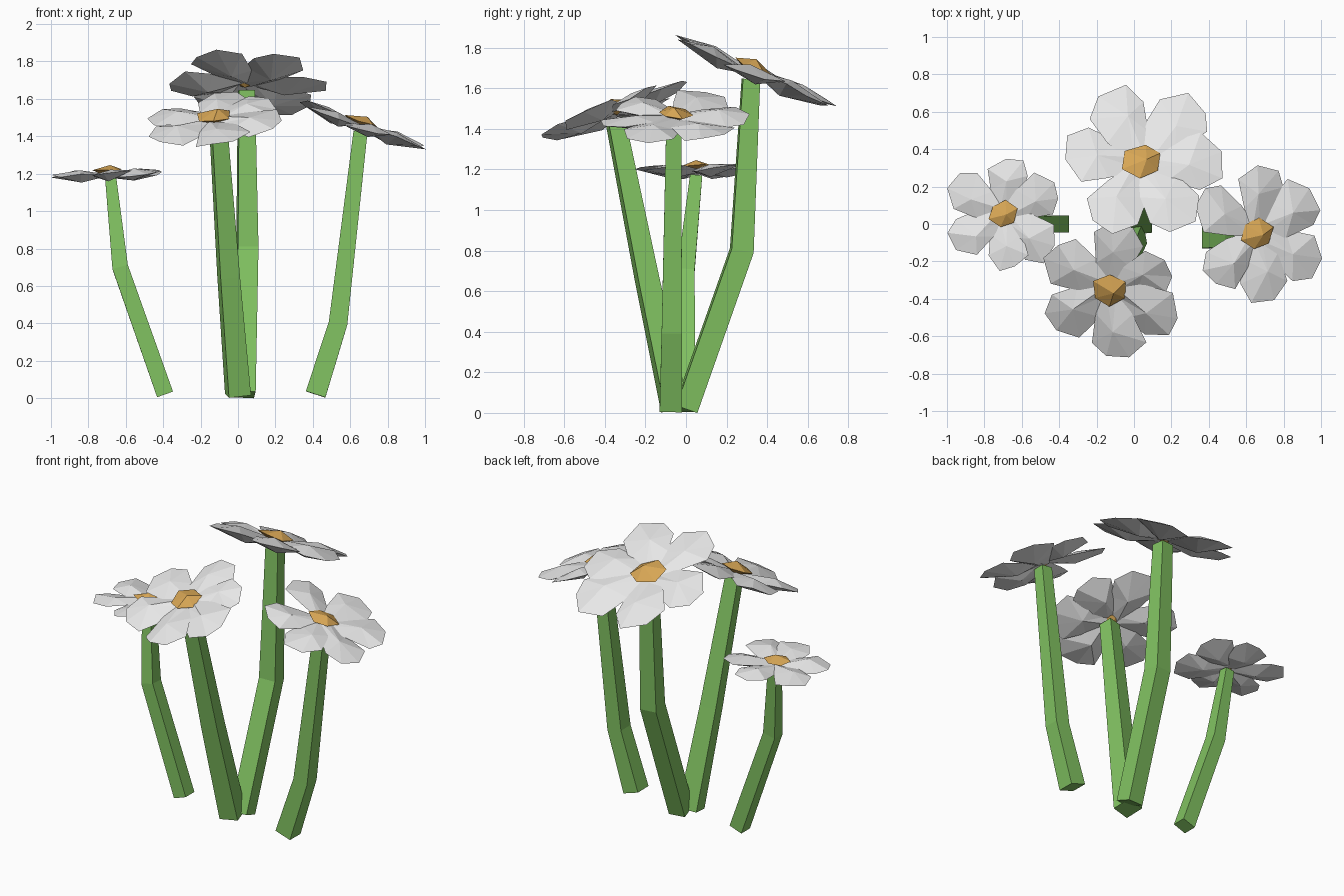
import bpy, bmesh, math, random
from mathutils import Vector, Matrix

if "Cube" in bpy.data.objects:
    bpy.data.objects.remove(bpy.data.objects["Cube"])

random.seed(4)


def material(name, rgb):
    m = bpy.data.materials.new(name)
    m.diffuse_color = (*rgb, 1)
    m.use_nodes = True
    m.node_tree.nodes["Principled BSDF"].inputs["Base Color"].default_value = m.diffuse_color
    return m


WHITE = material("petal white", (0.80, 0.80, 0.80))
GOLD = material("centre gold", (0.68, 0.38, 0.09))
GREEN = material("stem green", (0.22, 0.54, 0.12))


def finish(bm, name, mat):
    bmesh.ops.recalc_face_normals(bm, faces=bm.faces[:])
    me = bpy.data.meshes.new(name)
    bm.to_mesh(me)
    bm.free()
    me.materials.append(mat)
    ob = bpy.data.objects.new(name, me)
    bpy.context.collection.objects.link(ob)
    return ob


def stem(name, path, widths, turn):
    """Square tube swept along a bent path, rings across the path."""
    bm = bmesh.new()
    pts = [Vector(p) for p in path]
    rings = []
    for i, p in enumerate(pts):
        d = (pts[min(i + 1, len(pts) - 1)] - pts[max(i - 1, 0)]).normalized()
        rot = Vector((0, 0, 1)).rotation_difference(d).to_matrix()
        r = widths[i] / math.sqrt(2)
        rings.append([bm.verts.new(p + rot @ Vector((r * math.cos(a), r * math.sin(a), 0)))
                      for a in (math.radians(turn + 45 + 90 * k) for k in range(4))])
    for a, b in zip(rings, rings[1:]):
        for k in range(4):
            bm.faces.new((a[k], a[(k + 1) % 4], b[(k + 1) % 4], b[k]))
    bm.faces.new(rings[0])
    bm.faces.new(rings[-1])
    finish(bm, name, GREEN)


# Petal outline: distance along, sideways offset (fractions of petal length)
OUTLINE = [(0.02, -0.07), (0.36, -0.27), (0.76, -0.38), (1.0, -0.22),
           (1.03, 0.10), (0.80, 0.37), (0.38, 0.27), (0.02, 0.07)]


def petals(name, frame, angles, radii):
    """Faceted petals, each a rim with a raised top and a sunken underside."""
    bm = bmesh.new()
    for i, (ang, r) in enumerate(zip(angles, radii)):
        roll = Matrix.Rotation(math.radians(random.uniform(-3, 9)), 4, 'X')
        m = frame @ Matrix.Rotation(math.radians(ang), 4, 'Z') @ roll @ Matrix.Scale(r, 4)

        def jit(s):
            return random.uniform(-s, s)
        rim = [bm.verts.new(m @ Vector((t + (jit(.04) if t > 0.1 else 0),
                                        w + (jit(.03) if t > 0.1 else 0), 0.02 * t + jit(.03))))
               for t, w in OUTLINE]
        top = bm.verts.new(m @ Vector((0.6, jit(.08), 0.10)))
        low = bm.verts.new(m @ Vector((0.5, jit(.08), -0.11)))
        for k in range(len(rim)):
            n = (k + 1) % len(rim)
            bm.faces.new((rim[k], rim[n], top))
            bm.faces.new((rim[n], rim[k], low))
    finish(bm, name, WHITE)


def centre(name, frame, r, turn):
    """Chipped low pollen lump: six-sided rim, off-centre peak, shallow underside."""
    bm = bmesh.new()
    m = frame @ Matrix.Rotation(math.radians(turn), 4, 'Z')
    rim = [bm.verts.new(m @ Vector((r * random.uniform(.88, 1.12) * math.cos(k * math.pi / 3),
                                    r * random.uniform(.8, 1.05) * math.sin(k * math.pi / 3),
                                    r * random.uniform(-.1, .12)))) for k in range(6)]
    top = bm.verts.new(m @ Vector((.2 * r, -.15 * r, .42 * r)))
    low = bm.verts.new(m @ Vector((0, 0, -.4 * r)))
    for k in range(6):
        bm.faces.new((rim[k], rim[(k + 1) % 6], top))
        bm.faces.new((rim[(k + 1) % 6], rim[k], low))
    finish(bm, name, GOLD)


# name, flower centre, facing direction, petal angles, petal lengths, centre radius,
# stem path, stem widths, stem turn
FLOWERS = [
    ("left", (-0.70, 0.055, 1.192), (-0.04, 0.0, 1),
     (82, 27, -38, -82, 213, 150), (.29, .31, .32, .29, .31, .31), .075,
     [(-0.39, 0, 0.02), (-0.63, 0.0, 0.70), (-0.68, 0.05, 1.17)], (.09, .085, .06), 0),
    ("back", (0.04, 0.325, 1.68), (0.03, 0.40, 0.92),
     (114, 52, 2, -57, -117, 172), (.44, .45, .42, .43, .42, .40), .108,
     [(0.035, 0.0, 0.02), (0.05, 0.275, 0.80), (0.045, 0.32, 1.645)], (.11, .11, .085), 5),
    ("right", (0.65, -0.05, 1.455), (0.34, -0.03, 0.94),
     (83, 32, -26, -80, 224, 152), (.35, .38, .38, .35, .35, .36), .092,
     [(0.415, -0.075, 0.02), (0.535, -0.07, 0.40), (0.655, -0.06, 1.425)], (.11, .10, .075), 0),
    ("front", (-0.125, -0.345, 1.485), (-0.13, -0.35, 0.93),
     (-83, -28, 26, 82, 150, 213), (.39, .38, .34, .37, .37, .38), .10,
     [(0.0, -0.055, 0.02), (-0.05, -0.19, 0.65), (-0.105, -0.35, 1.45)], (.12, .105, .085), 10),
]

for name, pos, facing, angles, radii, cr, path, widths, turn in FLOWERS:
    tilt = Vector((0, 0, 1)).rotation_difference(Vector(facing).normalized())
    frame = Matrix.Translation(pos) @ tilt.to_matrix().to_4x4()
    stem(name + "_stem", path, widths, turn)
    petals(name + "_petals", frame, angles, radii)
    centre(name + "_flower_centre", frame @ Matrix.Translation((0, 0, 0.022)), cr, 20 + turn)
